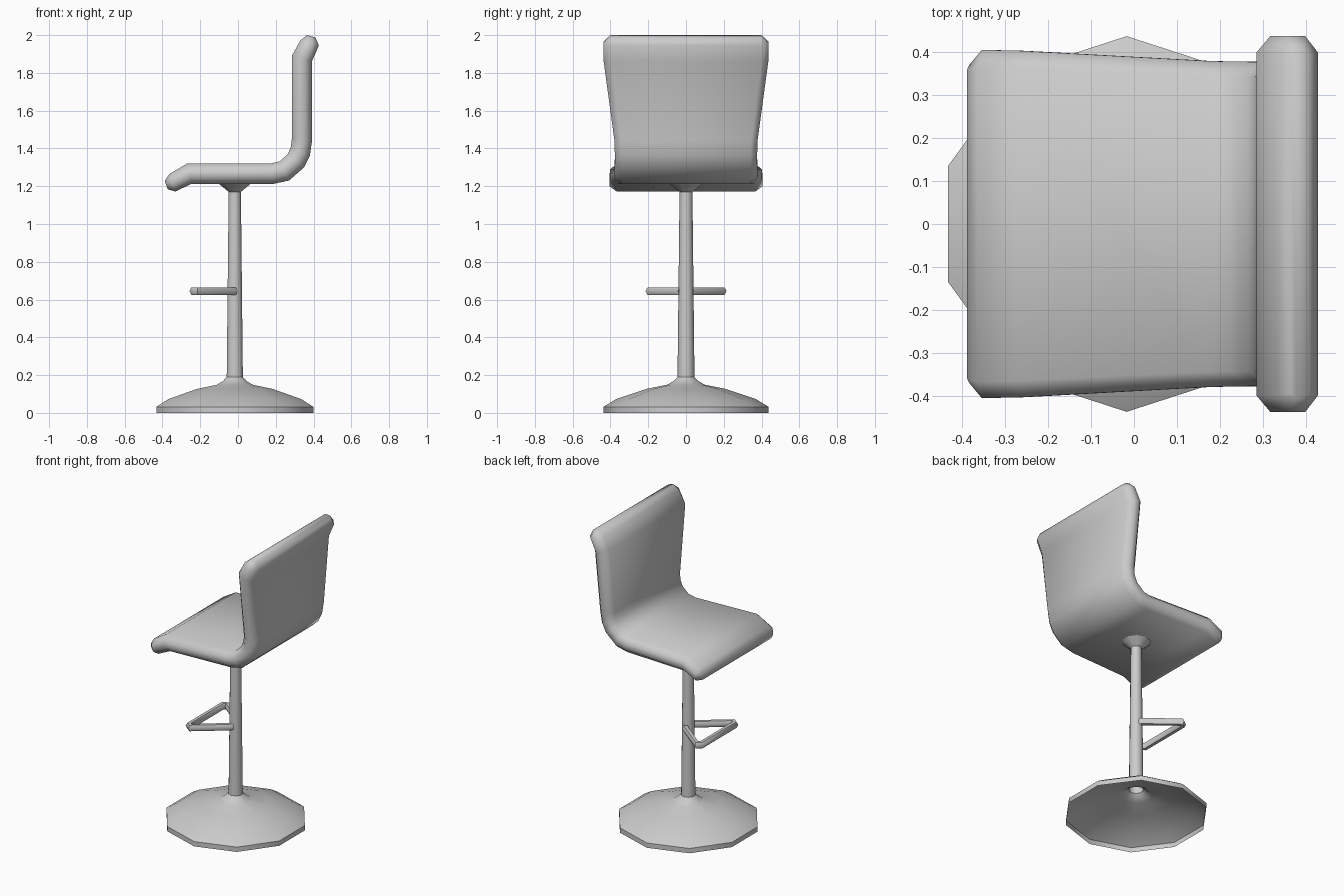
import bpy, bmesh, math
from mathutils import Vector

if "Cube" in bpy.data.objects:
    bpy.data.objects.remove(bpy.data.objects["Cube"])

CX = -0.017  # pedestal axis


def finish(name, bm, angle=180):
    mesh = bpy.data.meshes.new(name)
    bmesh.ops.recalc_face_normals(bm, faces=bm.faces[:])
    bm.to_mesh(mesh)
    bm.free()
    ob = bpy.data.objects.new(name, mesh)
    bpy.context.collection.objects.link(ob)
    bpy.ops.object.select_all(action='DESELECT')
    ob.select_set(True)
    bpy.context.view_layer.objects.active = ob
    bpy.ops.object.shade_smooth_by_angle(angle=math.radians(angle))
    return ob


def loft(bm, rings):
    rows = [[bm.verts.new(p) for p in r] for r in rings]
    n = len(rows[0])
    for a, b in zip(rows, rows[1:]):
        for i in range(n):
            j = (i + 1) % n
            bm.faces.new((a[i], a[j], b[j], b[i]))
    return rows


def lathe(name, profile, sides=10):
    bm = bmesh.new()
    angs = [math.pi / 2 + 2 * math.pi * i / sides for i in range(sides)]
    loft(bm, [[(CX + r * math.cos(a), r * math.sin(a), z) for a in angs]
              for r, z in profile])
    return finish(name, bm, 50)


# Base shell (open below), post and seat mount
lathe("base", [(.437, 0), (.437, .032), (.37, .073), (.21, .127),
               (.1, .149), (.066, .168), (.045, .19)])
lathe("post", [(.045, .185), (.034, 1.175)])
lathe("seat_mount", [(.034, 1.17), (.095, 1.218)])

# Seat shell: underside x,z / upper side x,z / half width / edge inset
stations = [
    (-.372, 1.184, -.388, 1.228, .37, .01),
    (-.332, 1.172, -.364, 1.264, .405, .038),
    (-.245, 1.213, -.27, 1.32, .403, .038),
    (.19, 1.213, .17, 1.32, .379, .035),
    (.27, 1.23, .222, 1.332, .378, .035),
    (.35, 1.30, .265, 1.372, .377, .035),
    (.38, 1.36, .28, 1.41, .377, .035),
    (.392, 1.44, .285, 1.45, .379, .035),
    (.391, 1.86, .285, 1.89, .437, .038),
    (.428, 1.945, .33, 1.972, .437, .038),
    (.41, 1.988, .365, 2.0, .405, .01),
]


def section(bx, bz, tx, tz, w, e):
    lo, hi = Vector((bx, 0, bz)), Vector((tx, 0, tz))
    shape = [(w - e, 0), (w, .3), (w, .7), (w - e, 1)]
    shape += [(-y, t) for y, t in reversed(shape)]
    return [lo.lerp(hi, t) + Vector((0, y, 0)) for y, t in shape]


bm = bmesh.new()
rows = loft(bm, [section(*s) for s in stations])
bm.faces.new(rows[0])
bm.faces.new(rows[-1])
finish("seat", bm)

# Footrest: triangular bent tube
half = [(-.02, .03), (-.03, .045), (-.215, .192), (-.236, .175)]
path = half + [(x, -y) for x, y in reversed(half)]
cu = bpy.data.curves.new("footrest", 'CURVE')
cu.dimensions = '3D'
cu.bevel_depth = .023
cu.bevel_resolution = 1
cu.use_fill_caps = True
sp = cu.splines.new('POLY')
sp.points.add(len(path) - 1)
for p, (x, y) in zip(sp.points, path):
    p.co = (x, y, .645, 1)
ob = bpy.data.objects.new("footrest", cu)
bpy.context.collection.objects.link(ob)
bpy.ops.object.select_all(action='DESELECT')
ob.select_set(True)
bpy.context.view_layer.objects.active = ob
bpy.ops.object.convert(target='MESH')
bpy.ops.object.shade_smooth_by_angle(angle=math.radians(60))
